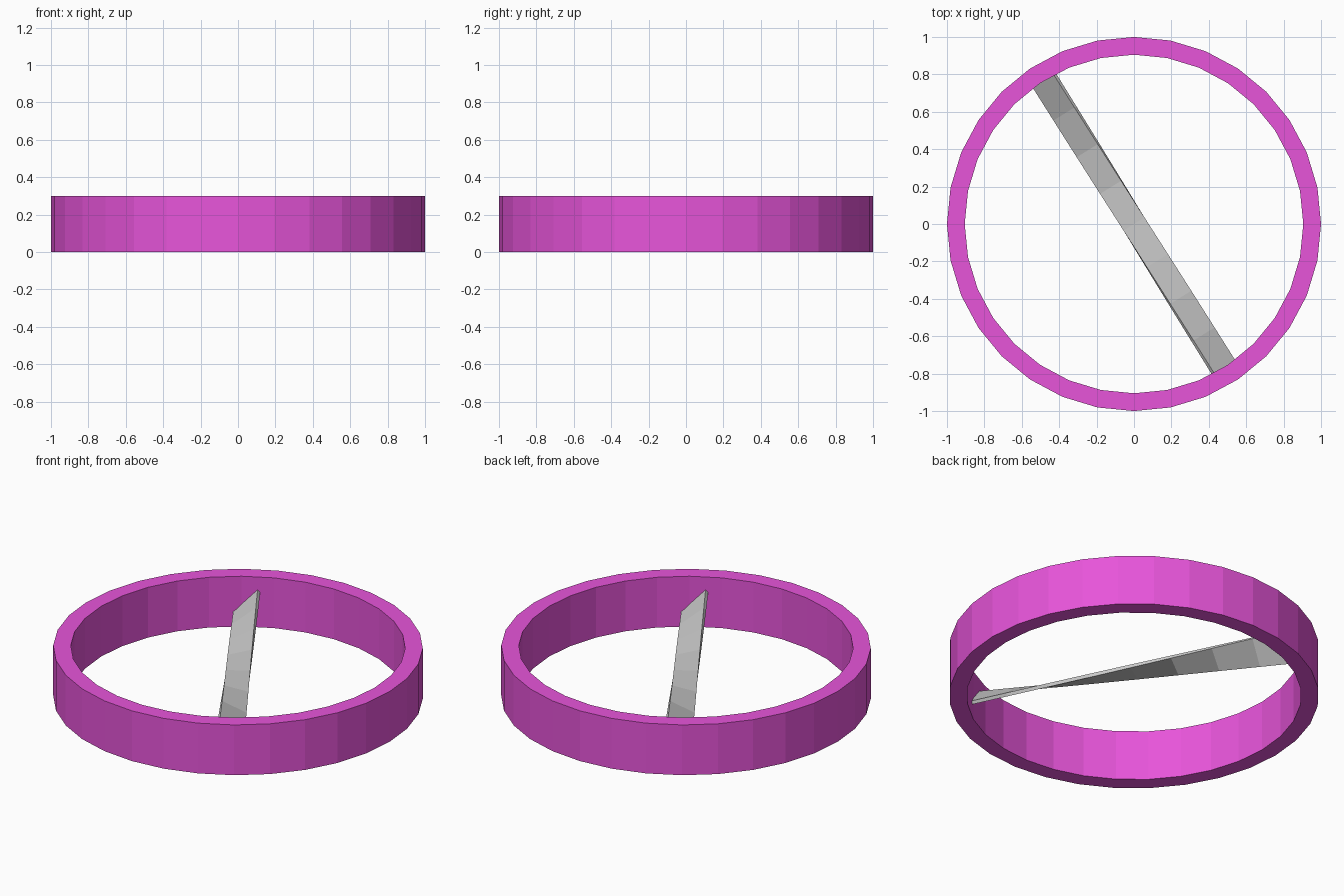
import bpy, bmesh
from math import sin, cos, pi, radians
from mathutils import Vector

if "Cube" in bpy.data.objects:
    bpy.data.objects.remove(bpy.data.objects["Cube"])


def make_object(name, bm, color=None):
    bmesh.ops.recalc_face_normals(bm, faces=bm.faces)
    mesh = bpy.data.meshes.new(name)
    bm.to_mesh(mesh)
    bm.free()
    obj = bpy.data.objects.new(name, mesh)
    bpy.context.collection.objects.link(obj)
    if color:
        mat = bpy.data.materials.new(name + "_paint")
        mat.diffuse_color = color
        mat.use_nodes = True
        mat.node_tree.nodes["Principled BSDF"].inputs["Base Color"].default_value = mat.diffuse_color
        mesh.materials.append(mat)
    return obj


def bridge(bm, a, b):
    for i in range(4):
        j = (i + 1) % 4
        bm.faces.new((a[i], a[j], b[j], b[i]))


# Outer duct ring: rectangular section swept around 32 sides
SIDES = 32
bm = bmesh.new()
section = [(1.0, 0), (1.0, 0.3), (0.905, 0.3), (0.905, 0)]
loops = []
for i in range(SIDES):
    a = 2 * pi * i / SIDES
    loops.append([bm.verts.new((r * cos(a), r * sin(a), z)) for r, z in section])
for i in range(SIDES):
    bridge(bm, loops[i], loops[(i + 1) % SIDES])
make_object("duct_ring", bm, (0.8, 0.09, 0.7, 1))

# Twisted two-ended blade: thin bar pitched opposite ways at its ends
SEGMENTS, REACH, THICK = 8, 0.93, 0.02
HALF_WIDTH, END_RISE = 0.066, 0.069
yaw = radians(32)
along = Vector((-sin(yaw), cos(yaw), 0))
across = Vector((cos(yaw), sin(yaw), 0))
up = Vector((0, 0, 1))
bm = bmesh.new()
loops = []
for i in range(SEGMENTS + 1):
    s = 2 * i / SEGMENTS - 1
    mid = along * (s * REACH) + up * 0.15
    chord = across * HALF_WIDTH + up * (END_RISE * s)
    t = chord.cross(along).normalized() * THICK / 2
    loops.append([bm.verts.new(mid + c * chord + k * t)
                  for c, k in ((-1, -1), (1, -1), (1, 1), (-1, 1))])
for a, b in zip(loops, loops[1:]):
    bridge(bm, a, b)
bm.faces.new(loops[0])
bm.faces.new(loops[-1])
make_object("twisted_blade", bm)
